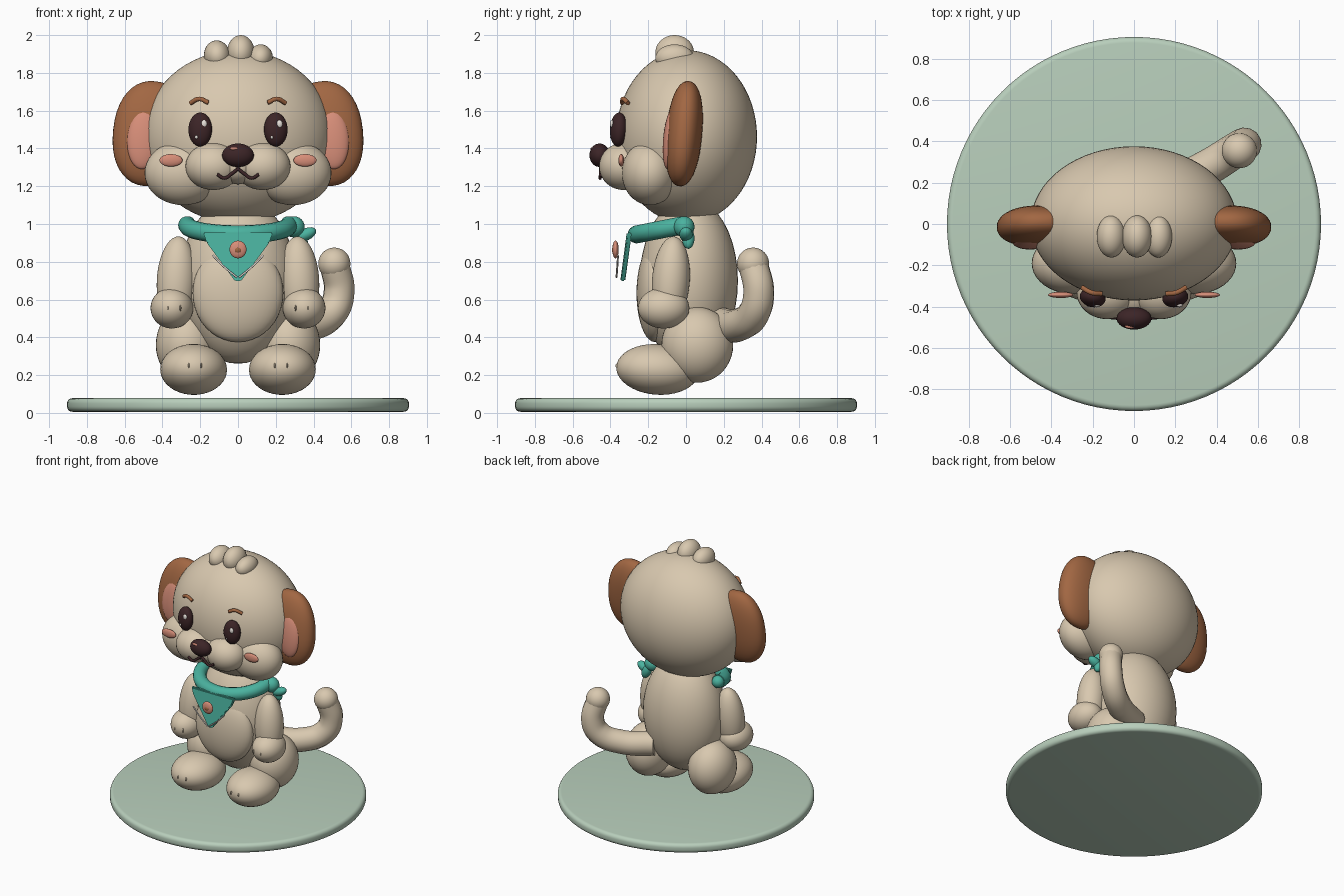
import bpy, bmesh, math
from mathutils import Vector

if "Cube" in bpy.data.objects:
    bpy.data.objects.remove(bpy.data.objects["Cube"])


def material(name, rgb):
    m = bpy.data.materials.new(name)
    m.diffuse_color = (*rgb, 1)
    m.use_nodes = True
    m.node_tree.nodes["Principled BSDF"].inputs["Base Color"].default_value = m.diffuse_color
    return m


FUR = material("cream_fur", (0.69, 0.58, 0.43))
BROWN = material("brown", (0.36, 0.135, 0.055))
PINK = material("pink", (0.68, 0.27, 0.19))
DARK = material("dark_brown", (0.045, 0.018, 0.02))
TEAL = material("teal", (0.07, 0.45, 0.35))
SAGE = material("sage_green", (0.48, 0.62, 0.50))
WHITE = material("white", (0.85, 0.8, 0.75))


def finish(name, bm, mat):
    me = bpy.data.meshes.new(name)
    bmesh.ops.recalc_face_normals(bm, faces=bm.faces[:])
    bm.to_mesh(me)
    bm.free()
    me.materials.append(mat)
    ob = bpy.data.objects.new(name, me)
    bpy.context.collection.objects.link(ob)
    bpy.ops.object.select_all(action='DESELECT')
    ob.select_set(True)
    bpy.context.view_layer.objects.active = ob
    bpy.ops.object.shade_smooth_by_angle(angle=math.radians(40))
    return ob


def blob(name, loc, radii, mat=FUR, rot=(0, 0, 0), power=1.0, seg=40):
    """Ellipsoid; power below 1 makes it boxier."""
    bm = bmesh.new()
    bmesh.ops.create_uvsphere(bm, u_segments=seg, v_segments=seg // 2, radius=1)
    for v in bm.verts:
        v.co = Vector([math.copysign(abs(c) ** power, c) * r if abs(c) > 1e-5 else 0
                       for c, r in zip(v.co, radii)])
    ob = finish(name, bm, mat)
    ob.location = loc
    ob.rotation_euler = [math.radians(a) for a in rot]
    return ob


def pair(name, loc, radii, mat=FUR, rot=(0, 0, 0), power=1.0, seg=40):
    """Left and right copies mirrored across x = 0."""
    for side, s in (("right", 1), ("left", -1)):
        blob(side + "_" + name, (loc[0] * s, loc[1], loc[2]), radii, mat,
             (rot[0], rot[1] * s, rot[2] * s), power, seg)


def tube(name, pts, radius, mat, taper=1.0, res=8):
    """Smooth round tube through the points."""
    cu = bpy.data.curves.new(name, 'CURVE')
    cu.dimensions = '3D'
    cu.bevel_depth = radius
    cu.bevel_resolution = 5
    cu.use_fill_caps = True
    cu.resolution_u = res
    sp = cu.splines.new('BEZIER')
    sp.bezier_points.add(len(pts) - 1)
    for i, (p, co) in enumerate(zip(sp.bezier_points, pts)):
        p.co = co
        p.handle_left_type = p.handle_right_type = 'AUTO'
        p.radius = 1 + (taper - 1) * i / (len(pts) - 1)
    cu.materials.append(mat)
    ob = bpy.data.objects.new(name, cu)
    bpy.context.collection.objects.link(ob)
    return ob


# Round base with softened rims
bm = bmesh.new()
bmesh.ops.create_cone(bm, cap_ends=True, segments=96, radius1=0.905, radius2=0.905, depth=0.072)
rims = [e for e in bm.edges if abs(e.verts[0].co.z - e.verts[1].co.z) < 1e-5]
bmesh.ops.bevel(bm, geom=rims, offset=0.028, segments=5, profile=0.5, affect='EDGES')
finish("base_disk", bm, SAGE).location = (0, 0, 0.042)

# Body, belly and limbs
blob("body", (0, 0.015, 0.70), (0.31, 0.26, 0.44))
blob("belly", (0, -0.165, 0.635), (0.24, 0.097, 0.26))
pair("upper_arm", (0.325, -0.08, 0.70), (0.105, 0.10, 0.235), rot=(-4, -3, 0))
pair("hand", (0.35, -0.118, 0.555), (0.113, 0.136, 0.108))
pair("thigh", (0.27, 0.06, 0.36), (0.165, 0.19, 0.20))
pair("foot", (0.235, -0.15, 0.23), (0.177, 0.22, 0.134), rot=(-4, 0, 4))
for i, x in enumerate((0.305, 0.37)):
    pair("finger_line_%d" % i, (x, -0.24, 0.555), (0.005, 0.014, 0.016), FUR, seg=12)
    pair("toe_line_%d" % i, (x - 0.11, -0.36, 0.25), (0.005, 0.014, 0.014), FUR, seg=12)

# Tail curling up on the right
tube("tail", [(0.15, 0.17, 0.47), (0.36, 0.275, 0.465), (0.495, 0.36, 0.53),
              (0.535, 0.385, 0.64), (0.51, 0.355, 0.79)], 0.09, FUR, 0.88, 12)
blob("tail_tip", (0.51, 0.355, 0.79), (0.085, 0.085, 0.085))

# Head, cheeks, muzzle
blob("head", (0, 0.003, 1.462), (0.5, 0.373, 0.458), seg=64)
pair("cheek", (0.29, -0.19, 1.27), (0.205, 0.15, 0.17))
pair("muzzle", (0.13, -0.33, 1.305), (0.148, 0.13, 0.125))
blob("muzzle_center", (0, -0.33, 1.30), (0.10, 0.115, 0.09))
for i, (x, z, rx, rz, tilt) in enumerate(((-0.11, 1.89, 0.07, 0.082, -8),
                                          (0.015, 1.908, 0.073, 0.092, 0),
                                          (0.118, 1.878, 0.066, 0.073, 10))):
    blob("hair_tuft_%d" % i, (x, -0.06, z), (rx, 0.102, rz), rot=(0, tilt, 0))

# Ears
pair("ear", (0.465, -0.01, 1.478), (0.197, 0.096, 0.28), BROWN, (-5, -6, 0), 0.9)
pair("inner_ear", (0.5, -0.085, 1.45), (0.088, 0.036, 0.16), PINK, (-5, -4, 0))

# Face
blob("nose", (0, -0.457, 1.364), (0.084, 0.054, 0.062), DARK)
blob("nose_shine", (-0.02, -0.494, 1.398), (0.024, 0.012, 0.008), PINK, seg=16)
pair("eye", (0.2, -0.357, 1.50), (0.063, 0.045, 0.09), DARK, (-3, 0, 12))
for s in (-1, 1):
    blob("eye_shine_large", (0.2 * s + 0.02, -0.393, 1.53), (0.016, 0.01, 0.021), WHITE, seg=16)
    blob("eye_shine_small", (0.2 * s - 0.02, -0.394, 1.46), (0.008, 0.008, 0.01), WHITE, seg=16)
    tube("eyebrow", [(0.157 * s, -0.338, 1.642), (0.205 * s, -0.332, 1.662),
                     (0.252 * s, -0.307, 1.640)], 0.012, BROWN)
    tube("mouth_half", [(0, -0.45, 1.292), (0.035 * s, -0.452, 1.265),
                        (0.07 * s, -0.455, 1.243), (0.11 * s, -0.452, 1.262)], 0.009, DARK)
tube("mouth_stem", [(0, -0.455, 1.335), (0, -0.452, 1.285)], 0.009, DARK)
pair("blush", (0.355, -0.343, 1.337), (0.061, 0.015, 0.033), PINK)

# Scarf roll around the front of the neck
arc = [math.radians(a) for a in range(0, 181, 20)]
tube("scarf_roll", [(0.27 * math.cos(a), -0.01 - 0.25 * math.sin(a), 0.995 - 0.05 * math.sin(a))
                    for a in arc], 0.048, TEAL)
blob("scarf_end", (-0.27, -0.01, 0.993), (0.045, 0.045, 0.045), TEAL, seg=24)
blob("scarf_knot", (0.295, -0.01, 0.985), (0.058, 0.055, 0.056), TEAL, seg=24)
blob("knot_tail_upper", (0.36, 0.0, 0.945), (0.058, 0.035, 0.032), TEAL, (0, -25, 0), seg=24)
blob("knot_tail_lower", (0.33, 0.012, 0.925), (0.034, 0.033, 0.06), TEAL, (0, -25, 0), seg=24)

# Triangular scarf flap, leaning forward at the tip
bm = bmesh.new()
outline = [(-0.185, -0.302, 0.955), (0.185, -0.302, 0.955), (0.165, -0.307, 0.90),
           (0.015, -0.336, 0.697), (-0.015, -0.336, 0.697), (-0.165, -0.307, 0.90)]
front = bm.faces.new([bm.verts.new((x, y - 0.012, z)) for x, y, z in outline])
ext = bmesh.ops.extrude_face_region(bm, geom=[front])
for v in ext["geom"]:
    if isinstance(v, bmesh.types.BMVert):
        v.co.y += 0.026
bmesh.ops.bevel(bm, geom=bm.edges[:], offset=0.006, segments=2, affect='EDGES')
finish("scarf_flap", bm, TEAL)

# Flap stitching and round badge
for s in (-1, 1):
    tube("flap_trim", [(0.135 * s, -0.36, 0.835), (0.07 * s, -0.364, 0.77),
                       (0.006 * s, -0.368, 0.718)], 0.005, WHITE)
blob("badge", (0, -0.373, 0.865), (0.045, 0.017, 0.047), PINK, seg=32)
blob("badge_center", (0, -0.386, 0.862), (0.018, 0.007, 0.015), BROWN, seg=16)
